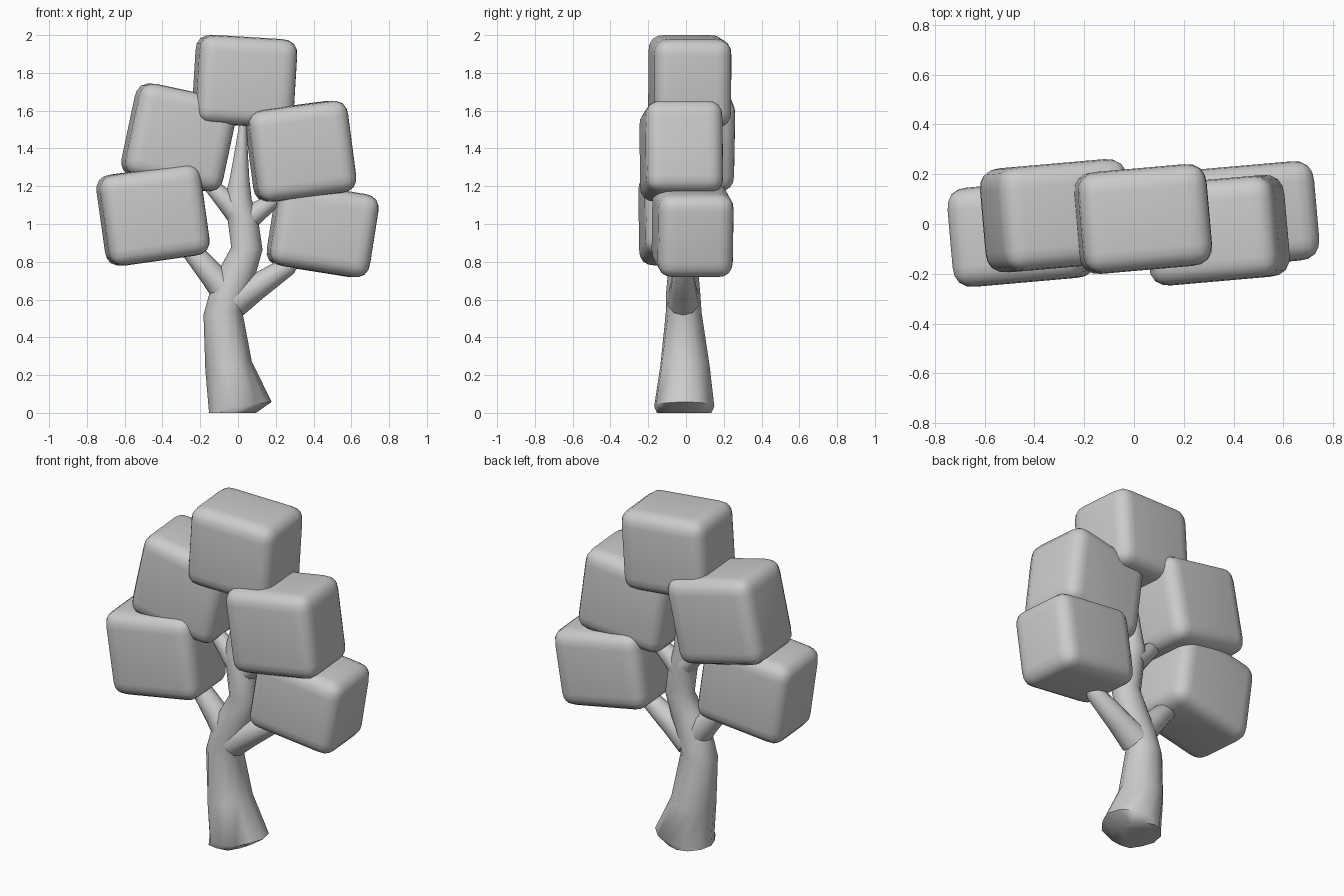
import bpy, bmesh, math
from mathutils import Vector

if "Cube" in bpy.data.objects:
    bpy.data.objects.remove(bpy.data.objects["Cube"])


def leaf_block(name, center, size, tilt, yaw=5):
    # rounded box of foliage, tilted in the front plane and turned slightly
    bpy.ops.mesh.primitive_cube_add(size=1, location=center)
    ob = bpy.context.object
    ob.name = name
    ob.scale = size
    bpy.ops.object.transform_apply(location=False, rotation=False, scale=True)
    ob.rotation_euler = (0, math.radians(tilt), math.radians(yaw))
    bev = ob.modifiers.new("round", 'BEVEL')
    bev.width, bev.segments, bev.profile = 0.085, 4, 0.56
    bpy.ops.object.shade_smooth()


def tube(name, rings, sides=12, flutes=0):
    # rings: (x, y, z, radius x, radius y, tilt in the front plane)
    bm = bmesh.new()
    loops = []
    for k, (x, y, z, rx, ry, t) in enumerate(rings):
        t, loop = math.radians(t), []
        for i in range(sides):
            a = 2 * math.pi * i / sides
            f = 0.93 if k < flutes and i % 2 and a > math.pi else 1
            u, v = rx * math.cos(a) * f, ry * math.sin(a) * f
            loop.append(bm.verts.new((x + u * math.cos(t), y + v, z + u * math.sin(t))))
        loops.append(loop)
    for a, b in zip(loops, loops[1:]):
        for i in range(sides):
            j = (i + 1) % sides
            bm.faces.new((a[i], a[j], b[j], b[i]))
    bm.faces.new(loops[0][::-1])
    bm.faces.new(loops[-1])
    me = bpy.data.meshes.new(name)
    bm.to_mesh(me)
    bm.free()
    ob = bpy.data.objects.new(name, me)
    bpy.context.collection.objects.link(ob)
    bpy.context.view_layer.objects.active = ob
    bpy.ops.object.select_all(action='DESELECT')
    ob.select_set(True)
    bpy.ops.object.shade_smooth_by_angle(angle=math.radians(50))


def branch(name, start, end, r0, r1):
    # tapering limb with a flared root and a rounded tip
    a, b = Vector(start), Vector(end)
    d = b - a
    t = -math.degrees(math.atan2(d.x, d.z))
    rings = [(*a.lerp(b, s), r, r, t) for s, r in
             ((0, r0 * 1.25), (0.35, r0), (0.9, r1), (1, r1 * 0.6))]
    tube(name, rings, 10)


# Curved trunk with a tilted, flared foot
tube("trunk", [
    (-0.03, -0.015, 0.0, 0.125, 0.15, 0),
    (0.012, -0.015, 0.035, 0.168, 0.165, 8),
    (-0.05, -0.01, 0.25, 0.125, 0.135, 10),
    (-0.08, -0.012, 0.53, 0.103, 0.095, 5),
    (-0.045, -0.015, 0.64, 0.10, 0.09, -15),
    (0.0, -0.015, 0.75, 0.095, 0.08, -15),
    (0.047, -0.01, 0.87, 0.083, 0.075, -5),
    (0.025, -0.01, 1.03, 0.08, 0.075, 8),
    (0.0, -0.005, 1.13, 0.072, 0.065, 0),
    (0.008, 0.0, 1.24, 0.052, 0.05, 0),
    (0.018, 0.0, 1.4, 0.033, 0.035, 0),
    (0.03, 0.0, 1.58, 0.015, 0.015, 0),
], flutes=3)

# Four branches
branch("lower_left_branch", (-0.05, -0.015, 0.63), (-0.29, -0.015, 0.91), 0.068, 0.05)
branch("lower_right_branch", (-0.02, -0.015, 0.59), (0.30, -0.015, 0.80), 0.07, 0.05)
branch("upper_left_branch", (0.0, -0.005, 1.06), (-0.17, -0.005, 1.23), 0.056, 0.038)
branch("upper_right_branch", (0.03, -0.005, 1.01), (0.22, -0.005, 1.15), 0.056, 0.038)

# Five foliage blocks
leaf_block("top_leaves", (0.035, 0.02, 1.755), (0.52, 0.41, 0.47), 3.5)
leaf_block("upper_left_leaves", (-0.312, 0.033, 1.458), (0.53, 0.42, 0.50), 12)
leaf_block("lower_left_leaves", (-0.45, -0.035, 1.047), (0.54, 0.40, 0.485), -8)
leaf_block("upper_right_leaves", (0.332, -0.025, 1.385), (0.53, 0.41, 0.49), -7.5)
leaf_block("lower_right_leaves", (0.448, 0.035, 0.968), (0.535, 0.40, 0.445), 9)
